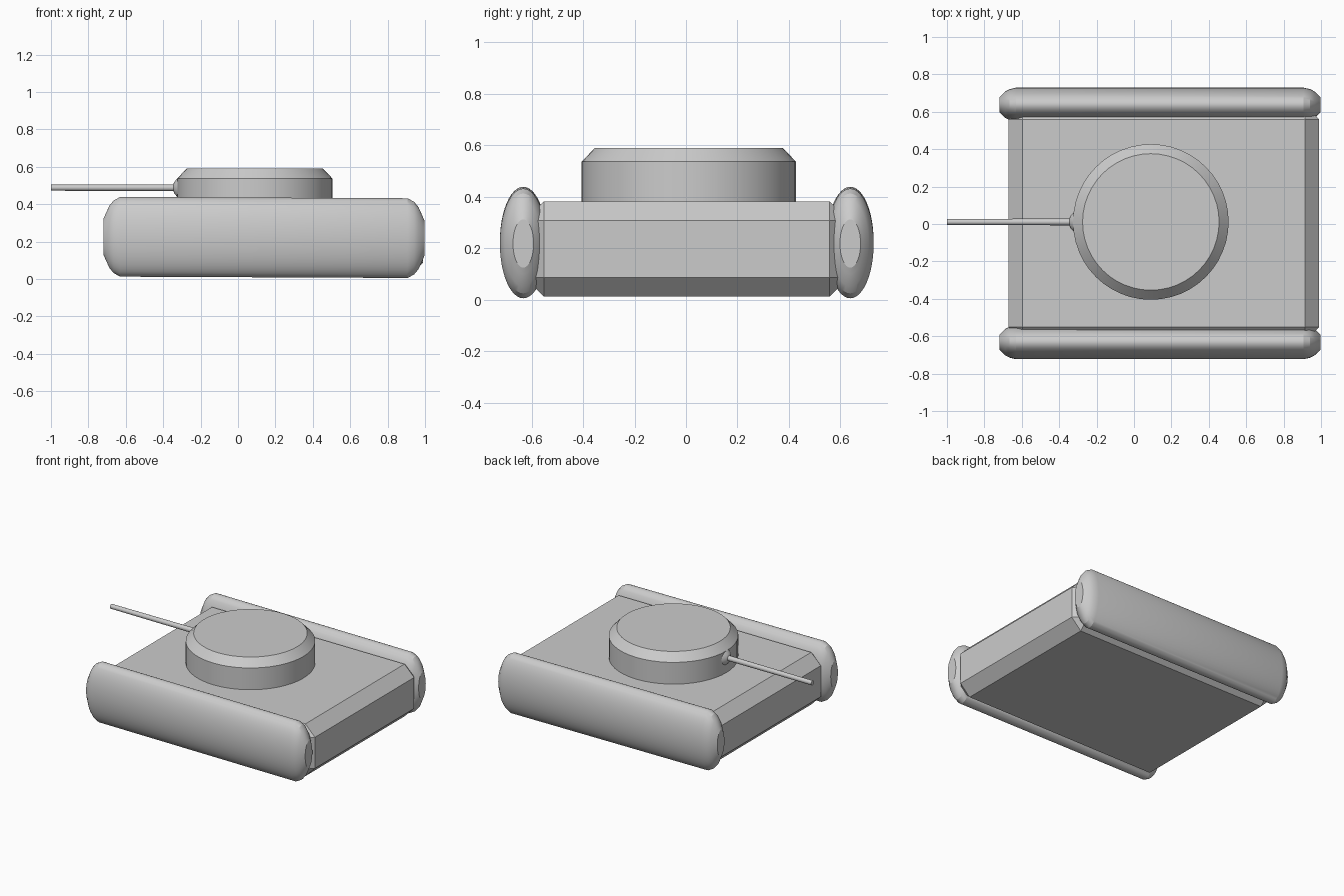
import bpy, bmesh, math

if "Cube" in bpy.data.objects:
    bpy.data.objects.remove(bpy.data.objects["Cube"])


def loft(name, rings, place, sides):
    """Skin elliptical rings (position, radius a, radius b) and cap both ends."""
    bm = bmesh.new()
    loops = []
    for ring in rings:
        loops.append([bm.verts.new(place(ring, 2 * math.pi * i / sides))
                      for i in range(sides)])
    for a, b in zip(loops, loops[1:]):
        for i in range(sides):
            j = (i + 1) % sides
            bm.faces.new((a[i], a[j], b[j], b[i]))
    bm.faces.new(loops[0])
    bm.faces.new(loops[-1])
    bmesh.ops.recalc_face_normals(bm, faces=bm.faces[:])
    return finish(name, bm)


def finish(name, bm):
    mesh = bpy.data.meshes.new(name)
    bm.to_mesh(mesh)
    bm.free()
    ob = bpy.data.objects.new(name, mesh)
    bpy.context.collection.objects.link(ob)
    return ob


def smooth(ob, degrees):
    bpy.ops.object.select_all(action='DESELECT')
    ob.select_set(True)
    bpy.context.view_layer.objects.active = ob
    bpy.ops.object.shade_smooth_by_angle(angle=math.radians(degrees))


# Hull: box with every edge chamfered, sides buried in the tracks
bm = bmesh.new()
bmesh.ops.create_cube(bm, size=1)
for v in bm.verts:
    v.co = (0.16 + v.co.x * 1.66, 0.003 + v.co.y * 1.26, 0.197 + v.co.z * 0.37)
bmesh.ops.bevel(bm, geom=bm.edges[:], offset=0.075, offset_type='OFFSET',
                segments=1, profile=0.5, affect='EDGES')
finish("hull", bm)

# Tracks: long oval rollers with rounded ends, very slightly tilted
END = ((0.0, 0.44), (0.01, 0.55), (0.032, 0.78), (0.055, 0.91), (0.09, 1.0))
track_rings = [(-0.72 + d, s) for d, s in END]
track_rings += [(0.997 - d, s) for d, s in reversed(END)]
for side, label in ((-1, "front"), (1, "back")):
    def track_point(ring, a, side=side):
        x, s = ring
        z = 0.222 - 0.0045 * (x - 0.14)
        return (x, 0.003 + side * 0.635 + 0.091 * s * math.cos(a),
                z + 0.213 * s * math.sin(a))
    smooth(loft(label + "_track", track_rings, track_point, 48), 20)

# Turret: short drum with a chamfered rim
turret = loft("turret", [(0.36, 0.416), (0.536, 0.416), (0.59, 0.365)],
              lambda r, a: (0.09 + r[1] * math.cos(a),
                            0.011 + r[1] * math.sin(a), r[0]), 48)
smooth(turret, 30)

# Gun barrel with a flared collar at the turret
barrel = loft("gun_barrel",
              [(-1.0, 0.016), (-0.345, 0.018), (-0.342, 0.03),
               (-0.322, 0.052), (-0.25, 0.052)],
              lambda r, a: (r[0], 0.011 + r[1] * math.cos(a),
                            0.488 + r[1] * math.sin(a)), 20)
smooth(barrel, 30)
